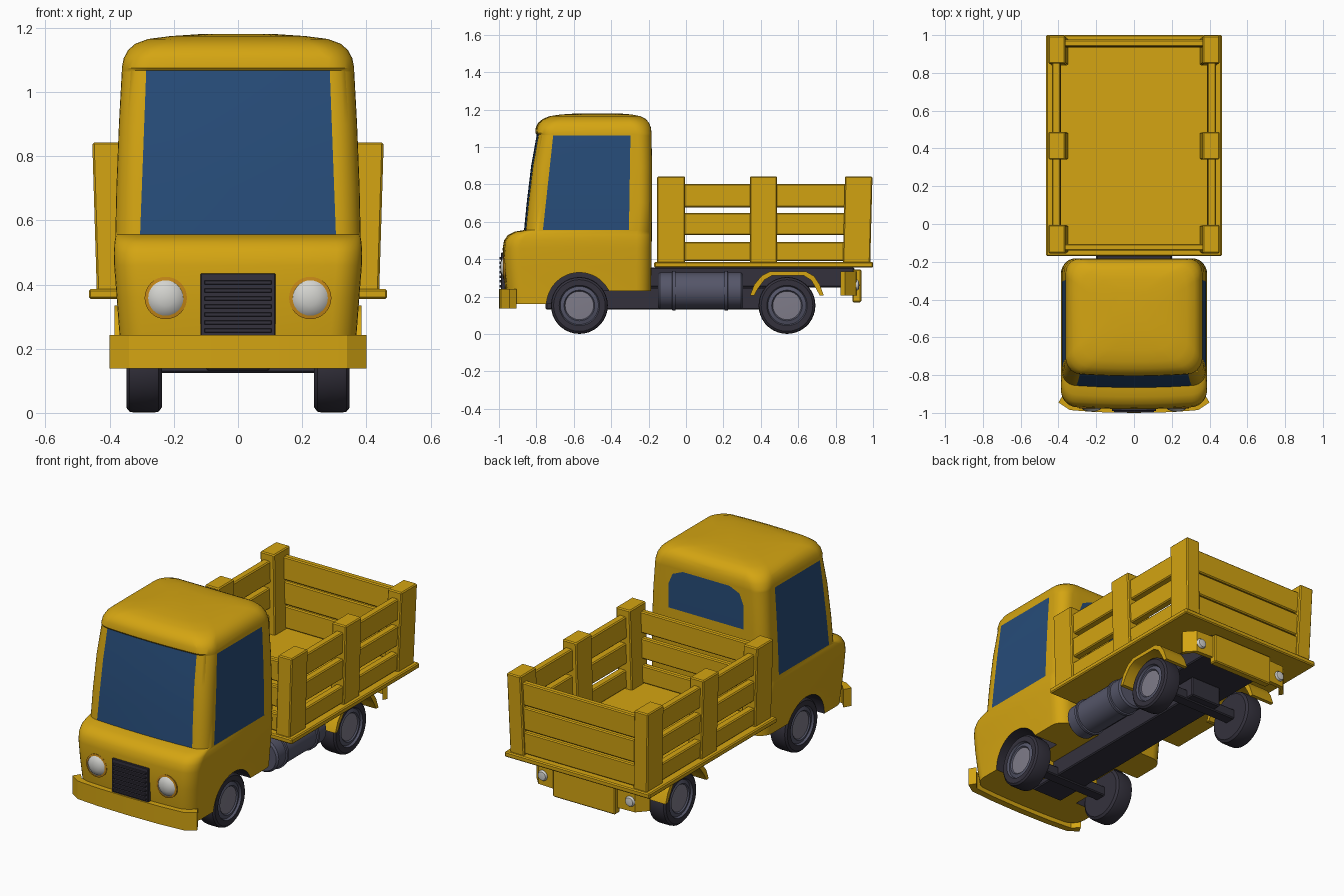
import bpy, bmesh, math
from mathutils import Vector

if "Cube" in bpy.data.objects:
    bpy.data.objects.remove(bpy.data.objects["Cube"])


def material(name, rgb):
    m = bpy.data.materials.new(name)
    m.diffuse_color = (*rgb, 1)
    m.use_nodes = True
    m.node_tree.nodes["Principled BSDF"].inputs["Base Color"].default_value = m.diffuse_color
    return m


YELLOW = material("yellow paint", (0.66, 0.376, 0.006))
GLASS = material("blue glass", (0.02, 0.072, 0.19))
DARK = material("dark rubber", (0.034, 0.031, 0.046))
STEEL = material("slate steel", (0.09, 0.092, 0.14))
HUB = material("pale hub", (0.21, 0.2, 0.25))
LENS = material("lamp white", (0.65, 0.65, 0.62))
RING = material("orange trim", (0.55, 0.24, 0.008))


def finish(name, bm, mats, smooth=35, bevel=0):
    bmesh.ops.remove_doubles(bm, verts=bm.verts, dist=1e-5)
    bmesh.ops.recalc_face_normals(bm, faces=bm.faces)
    me = bpy.data.meshes.new(name)
    bm.to_mesh(me)
    bm.free()
    ob = bpy.data.objects.new(name, me)
    bpy.context.collection.objects.link(ob)
    for m in mats:
        me.materials.append(m)
    if bevel:
        b = ob.modifiers.new("bevel", "BEVEL")
        b.width, b.segments = bevel, 1
    if smooth:
        bpy.ops.object.select_all(action='DESELECT')
        ob.select_set(True)
        bpy.context.view_layer.objects.active = ob
        bpy.ops.object.shade_smooth_by_angle(angle=math.radians(smooth))
    return ob


def box(name, x, y, z, mat, lean=(0, 0), bevel=0.006):
    """Box from ranges; lean shifts the top in x and y."""
    bm = bmesh.new()
    bmesh.ops.create_cube(bm, size=1)
    for v in bm.verts:
        t = v.co + Vector((0.5, 0.5, 0.5))
        v.co = [r[0] + (r[1] - r[0]) * k for r, k in zip((x, y, z), t)]
        if t.z > 0.5:
            v.co.x += lean[0]
            v.co.y += lean[1]
    return finish(name, bm, [mat], 0, bevel)


def prism(name, pts, axis, a, b, mat, smooth=35):
    """Extrude a 2D outline along x (pts are y,z) or z (pts are x,y)."""
    bm = bmesh.new()
    put = (lambda p, t: (t, p[0], p[1])) if axis == 'x' else (lambda p, t: (p[0], p[1], t))
    lo = [bm.verts.new(put(p, a)) for p in pts]
    hi = [bm.verts.new(put(p, b)) for p in pts]
    bm.faces.new(lo)
    bm.faces.new(hi)
    for i in range(len(pts)):
        j = (i + 1) % len(pts)
        bm.faces.new((lo[i], lo[j], hi[j], hi[i]))
    return finish(name, bm, [mat], smooth)


def lathe(name, prof, centre, axis, mats, n=32):
    """Spin (radius, along, material) points about x or y through the centre."""
    bm = bmesh.new()
    rings = []
    for r, t, _ in prof:
        r = max(r, 1e-7)
        ring = []
        for i in range(n):
            c, s = r * math.cos(2 * math.pi * i / n), r * math.sin(2 * math.pi * i / n)
            ring.append(bm.verts.new(Vector(centre) + Vector((t, c, s) if axis == 'x' else (c, t, s))))
        rings.append(ring)
    for k in range(len(rings) - 1):
        for i in range(n):
            j = (i + 1) % n
            f = bm.faces.new((rings[k][i], rings[k][j], rings[k + 1][j], rings[k + 1][i]))
            f.material_index = prof[k][2]
    return finish(name, bm, mats)


# Cab: rounded sections lofted upward (z, front, back, half width, corner radius)
LEVELS = [(.16, -.955, -.19, .365, .08), (.24, -.968, -.187, .369, .08), (.36, -.978, -.185, .378, .08),
          (.46, -.98, -.184, .386, .08), (.50, -.973, -.183, .387, .08), (.53, -.952, -.183, .385, .08),
          (.548, -.915, -.183, .382, .08), (.556, -.866, -.183, .382, .07), (.70, -.852, -.182, .379, .07),
          (.90, -.828, -.182, .371, .07), (1.066, -.798, -.184, .362, .075), (1.075, -.806, -.184, .362, .08),
          (1.105, -.803, -.188, .356, .085), (1.13, -.79, -.198, .343, .09), (1.15, -.766, -.215, .32, .09),
          (1.165, -.73, -.245, .28, .09), (1.174, -.67, -.29, .21, .09), (1.18, -.58, -.36, .12, .08)]


def section(z, front, back, hw, r):
    pts = []
    corners = ((hw - r, back - r), (r - hw, back - r), (r - hw, front + r), (hw - r, front + r))
    for q, (cx, cy) in enumerate(corners):
        for i in range(8):
            a = math.pi / 2 * ((q + i / 7) + 0)
            pts.append((cx + r * math.cos(a), cy + r * math.sin(a)))
        if q == 2:
            pts += [((r - hw) * (1 - i / 3), front) for i in range(1, 6)]
    mid = (front + back) / 2
    return [(x, y + (0.016 * (x / hw) ** 2 if y < mid else 0), z) for x, y in pts]


bm = bmesh.new()
rings = [[bm.verts.new(p) for p in section(*lv)] for lv in LEVELS]
for a, b in zip(rings, rings[1:]):
    for i in range(len(a)):
        j = (i + 1) % len(a)
        bm.faces.new((a[i], a[j], b[j], b[i]))
bm.faces.new(rings[0])
bm.faces.new(rings[-1])
bmesh.ops.recalc_face_normals(bm, faces=bm.faces)


def cut_window(poly, axis, sign):
    """Cut a convex counter-clockwise outline into the cab skin and glaze it."""
    other = 1 - axis

    def facing():
        bm.normal_update()
        return [f for f in bm.faces if f.normal[axis] * sign > 0.7 and f.calc_center_median().z > .555]
    edges = list(zip(poly, poly[1:] + poly[:1]))
    planes = []
    for p, q in edges:
        co, no = Vector((0, 0, p[1])), Vector((0, 0, q[0] - p[0]))
        co[other], no[other] = p[0], p[1] - q[1]
        planes.append((co, no.normalized()))
    for co, no in planes:
        fs = facing()
        geom = fs + list({e for f in fs for e in f.edges}) + list({v for f in fs for v in f.verts})
        bmesh.ops.bisect_plane(bm, geom=geom, dist=1e-4, plane_co=co, plane_no=no)
    for f in facing():
        c = f.calc_center_median()
        if all((c - co).dot(no) > 0 for co, no in planes):
            f.material_index = 1


cut_window([(-.305, .556), (.305, .556), (.286, 1.066), (-.286, 1.066)], 1, -1)
for s in (1, -1):
    cut_window([(-.765, .556), (-.305, .556), (-.297, 1.062), (-.71, 1.062)], 0, s)
cut_window([(-.24, .83), (.24, .83), (.24, .97), (.215, 1.03), (.15, 1.058),
            (-.15, 1.058), (-.215, 1.03), (-.24, .97)], 1, 1)
cab = finish("cab", bm, [YELLOW, GLASS, DARK], 0)

# Wheel wells and raised rear sill
FY, RY, WZ = -.57, .54, .153
cutters = [box("sill_cutter", (-.6, .6), (FY, 0), (0, .23), YELLOW, bevel=0)]
for s in (1, -1):
    cutters.append(lathe("well_cutter", [(0, -.2, 0), (.176, -.2, 0), (.176, .2, 0), (0, .2, 0)],
                         (s * .41, FY, WZ), 'x', [YELLOW], 48))
bpy.context.view_layer.objects.active = cab
for c in cutters:
    c.hide_render = True
    m = cab.modifiers.new("cut", "BOOLEAN")
    m.operation, m.object, m.solver = 'DIFFERENCE', c, 'EXACT'
    bpy.context.view_layer.objects.active = cab
    bpy.ops.object.modifier_apply(modifier=m.name)
    bpy.data.objects.remove(c)
for p in cab.data.polygons:
    c = p.center
    if .2 < abs(c.x) < .345 and math.hypot(c.y - FY, c.z - WZ) < .179:
        p.material_index = 2
bpy.ops.object.select_all(action='DESELECT')
cab.select_set(True)
bpy.ops.object.shade_smooth_by_angle(angle=math.radians(35))


# Bumpers, bent back at the ends
def bumper(name, half, t, z):
    inner = [(x, y + t) for x, y in half]
    inner[-1] = (half[-1][0] - abs(t) * .6, half[-1][1] + t)
    outer = [(-x, y) for x, y in reversed(half[1:])] + half
    back = list(reversed(inner)) + [(-x, y) for x, y in inner[1:]]
    return prism(name, outer + back, 'z', *z, YELLOW, 20)


bumper("front_bumper", [(0, -1), (.2, -.996), (.34, -.985), (.40, -.945)], .04, (.138, .242))
bumper("rear_bumper", [(0, .915), (.2, .915), (.31, .91), (.365, .85)], -.025, (.205, .335))
box("rear_plate", (-.2, .2), (.89, .937), (.17, .345), YELLOW)

# Grille and lamps
box("grille", (-.117, .117), (-.99, -.94), (.235, .435), DARK, bevel=.003)
for i in range(7):
    z = .25 + i * .025
    box("grille_slat", (-.105, .105), (-.998, -.985), (z, z + .013), DARK, bevel=.002)
for s in (1, -1):
    lathe("headlight", [(0, -.022, 1), (.025, -.019, 1), (.045, -.011, 1), (.055, -.002, 1), (.055, -.006, 0),
                        (.066, -.004, 0), (.066, .04, 0), (0, .04, 0)], (s * .225, -.972, .358), 'y', [RING, LENS])
    lathe("tail_light", [(0, .014, 0), (.024, .01, 0), (.03, 0, 0), (.03, -.02, 0), (0, -.02, 0)],
          (s * .28, .913, .262), 'y', [LENS], 20)

    # Wheels and rear mudguards
    for y in (FY, RY):
        prof = [(0, .237, 0), (.135, .237, 0), (.149, .247, 0), (.152, .262, 0), (.152, .325, 0), (.149, .338, 0),
                (.138, .347, 0), (.108, .347, 1), (.102, .335, 1), (.082, .342, 1), (.076, .335, 2), (0, .338, 2)]
        lathe("wheel", [(r, s * t, m) for r, t, m in prof], (0, y, WZ), 'x', [DARK, STEEL, HUB], 36)
    arc = [(.342, .205), (.365, .265), (.405, .312), (.45, .335), (.64, .335), (.685, .31), (.715, .265), (.737, .205)]
    inn = [(.54 + (y - .54) * .89, z - (.022 if z > .21 else 0)) for y, z in arc]
    prism("rear_mudguard", arc + inn[::-1], 'x', s * .235, s * .385, YELLOW)

# Chassis
box("chassis_beam", (-.1, .1), (-.75, .62), (.132, .25), DARK)
box("under_frame", (-.2, .2), (-.22, .9), (.25, .356), DARK)
for y in (FY, RY):
    box("axle", (-.26, .26), (y - .035, y + .035), (.125, .185), DARK)

# Fuel tank with two straps
tank = [(0, -.15, 0), (.088, -.15, 0), (.098, -.14, 0)]
for y in (-.065, .215):
    tank += [(.098, y - .01, 0), (.106, y - .008, 0), (.106, y + .008, 0), (.098, y + .01, 0)]
tank += [(.098, .295, 0), (.088, .305, 0), (0, .305, 0)]
lathe("fuel_tank", tank, (.262, 0, .232), 'y', [STEEL])

# Cargo bed with posts and boards
box("bed_floor", (-.465, .465), (-.17, 1), (.355, .386), YELLOW)
BOARDS = [(.39, .492), (.53, .648), (.678, .802)]
for s in (1, -1):
    for y0, w, ly in ((-.155, .15, 0), (.342, .145, 0), (.838, .147, .012)):
        xs = sorted((s * .35, s * .44))
        box("bed_post", xs, (y0, y0 + w), (.38, .843), YELLOW, (s * .014, ly))
    for z in BOARDS:
        box("side_board", sorted((s * .385, s * .43)), (-.03, .9), z, YELLOW, (s * .004, 0))
for z in BOARDS:
    box("front_board", (-.38, .38), (-.14, -.105), z, YELLOW)
for z in ((.39, .518), (.527, .66), (.669, .802)):
    box("tail_board", (-.38, .38), (.935, .972), z, YELLOW, (0, .004))
